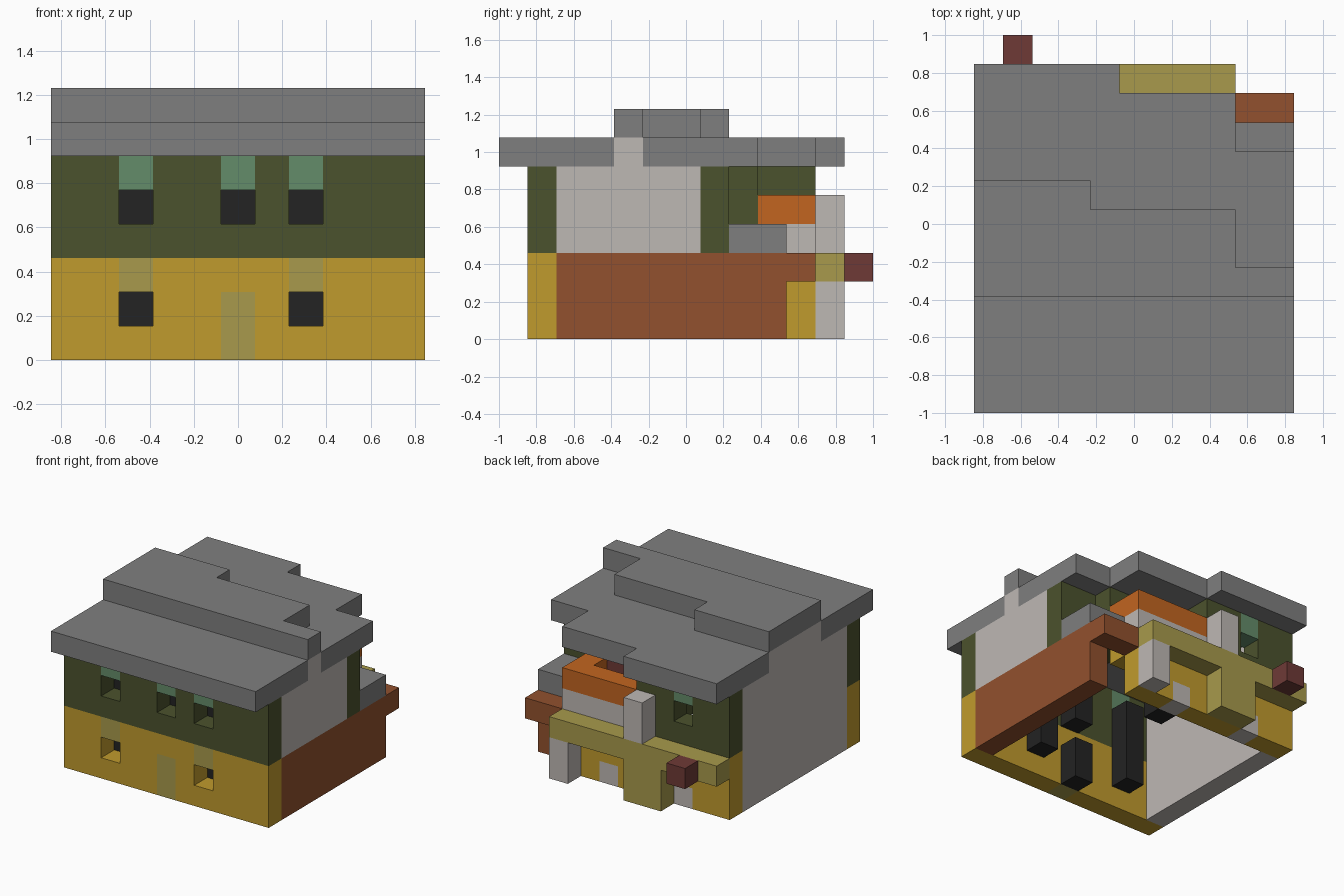
import bpy, bmesh
from itertools import product

cube = bpy.data.objects.get("Cube")
if cube:
    bpy.data.objects.remove(cube, do_unlink=True)

U = 2 / 13                      # one building block
NX, NY = 11, 13                 # blocks in width and depth


def linear(c):
    c /= 255
    return c / 12.92 if c <= 0.04045 else ((c + 0.055) / 1.055) ** 2.4


def material(name, *rgb):
    m = bpy.data.materials.new(name)
    col = (*[linear(c) for c in rgb], 1)
    m.diffuse_color = col
    m.use_nodes = True
    bsdf = next(n for n in m.node_tree.nodes if n.type == 'BSDF_PRINCIPLED')
    bsdf.inputs["Base Color"].default_value = col
    bsdf.inputs["Roughness"].default_value = 0.9
    return m


YELLOW = material("yellow_plaster", 192, 155, 45)
GREEN = material("dark_green", 75, 82, 45)
GREY = material("roof_grey", 127, 127, 127)
PALE = material("pale_stone", 190, 184, 180)
BROWN = material("brown_brick", 146, 81, 46)
ORANGE = material("orange_rail", 194, 101, 32)
RED = material("dark_red", 110, 58, 54)
TAN = material("tan_wood", 168, 154, 76)
MINT = material("mint_glass", 100, 140, 106)
BLACK = material("black", 35, 35, 35)


def part(name, *boxes):
    """Stack boxes of blocks (material, x, y, z ranges, ends included).
    Later boxes replace earlier ones; None cuts a hole."""
    cells = {}
    for mat, *ranges in boxes:
        spans = [(r, r) if isinstance(r, int) else r for r in ranges]
        for c in product(*[range(a, b + 1) for a, b in spans]):
            if mat:
                cells[c] = mat
            else:
                cells.pop(c, None)
    mats = list(dict.fromkeys(cells.values()))
    bm = bmesh.new()
    verts = {}

    def vert(p):
        if p not in verts:
            verts[p] = bm.verts.new(((p[0] - NX / 2) * U, (p[1] - NY / 2) * U, p[2] * U))
        return verts[p]

    # outer skin: one square wherever a block has no neighbour
    for c, mat in cells.items():
        for axis, side in product(range(3), (0, 1)):
            near = list(c)
            near[axis] += 1 if side else -1
            if tuple(near) in cells:
                continue
            u, v = (axis + 1) % 3, (axis + 2) % 3
            loop = []
            for du, dv in ((0, 0), (1, 0), (1, 1), (0, 1)):
                p = list(c)
                p[axis] += side
                p[u] += du
                p[v] += dv
                loop.append(vert(tuple(p)))
            face = bm.faces.new(loop if side else loop[::-1])
            face.material_index = mats.index(mat)
    bmesh.ops.dissolve_limit(bm, angle_limit=0.01, verts=bm.verts[:],
                             edges=bm.edges[:], delimit={'MATERIAL'})
    me = bpy.data.meshes.new(name)
    bm.to_mesh(me)
    bm.free()
    for m in mats:
        me.materials.append(m)
    ob = bpy.data.objects.new(name, me)
    bpy.context.collection.objects.link(ob)
    return ob


# front wall with windows and door
front = [(YELLOW, (0, 10), 1, (0, 2)), (GREEN, (0, 10), 1, (3, 5)), (TAN, 5, 1, (0, 1))]
for x in (2, 7):
    front += [(None, x, 1, 1), (TAN, x, 1, 2)]
for x in (2, 5, 7):
    front += [(None, x, 1, 4), (MINT, x, 1, 5)]
part("front_wall", *front)

# dark backing behind the openings
for name, x, z in (("window_backing_right", 2, (1, 4)), ("window_backing_left", 7, (1, 4)),
                   ("door_backing", 5, (0, 1)), ("window_backing_middle", 5, (3, 4))):
    part(name, (BLACK, x, 2, z))
part("back_door_backing", (BLACK, 6, 9, 0))

# side walls
part("right_wall", (PALE, 0, (2, 9), (0, 5)), (PALE, 0, (4, 7), 6))
part("left_wall", (BROWN, 10, (2, 9), (0, 2)), (BROWN, (9, 10), 10, 2),
     (PALE, 10, (2, 6), (3, 5)), (PALE, 10, 4, 6))

# back walls
part("back_ground_wall", (YELLOW, (0, 8), 10, (0, 2)), (PALE, 6, 10, 0), (PALE, 2, 10, 0))
part("back_upper_wall", (GREEN, (0, 4), 10, (3, 5)), (GREEN, 4, (8, 9), (3, 5)),
     (GREEN, (5, 8), 8, (3, 5)), (GREEN, 8, 7, (3, 5)), (GREEN, (9, 10), 7, (3, 5)),
     (RED, 7, 8, (3, 4)), (None, 2, 10, 4), (MINT, 2, 10, 5))

# terrace with its parapet and rail
part("terrace_floor", (YELLOW, (5, 8), 9, 2))
part("terrace_parapet", (PALE, (5, 8), 10, 3), (PALE, 8, 9, 3))
part("terrace_rail", (ORANGE, (5, 8), 10, 4), (ORANGE, 8, 9, 4))

# back ledge, its supports, chimney post and lamp
part("back_ledge", (TAN, (0, 8), 11, 2), (TAN, (3, 4), 11, (0, 1)))
part("ledge_post", (PALE, 8, 11, (0, 1)))
part("upper_post", (PALE, 4, 11, (3, 4)))
part("back_lamp", (RED, 1, 12, 2))

# roofs
part("side_awning", (GREY, (9, 10), (8, 9), 3))
part("roof",
     (GREY, (0, 10), (0, 3), 6),
     (GREY, (0, 3), (8, 11), 6), (GREY, 4, (7, 11), 6),
     (GREY, (5, 8), (7, 10), 6), (GREY, (9, 10), (5, 8), 6),
     (GREY, (0, 3), (4, 7), 7), (GREY, (4, 8), (4, 6), 7), (GREY, (9, 10), 4, 7))
